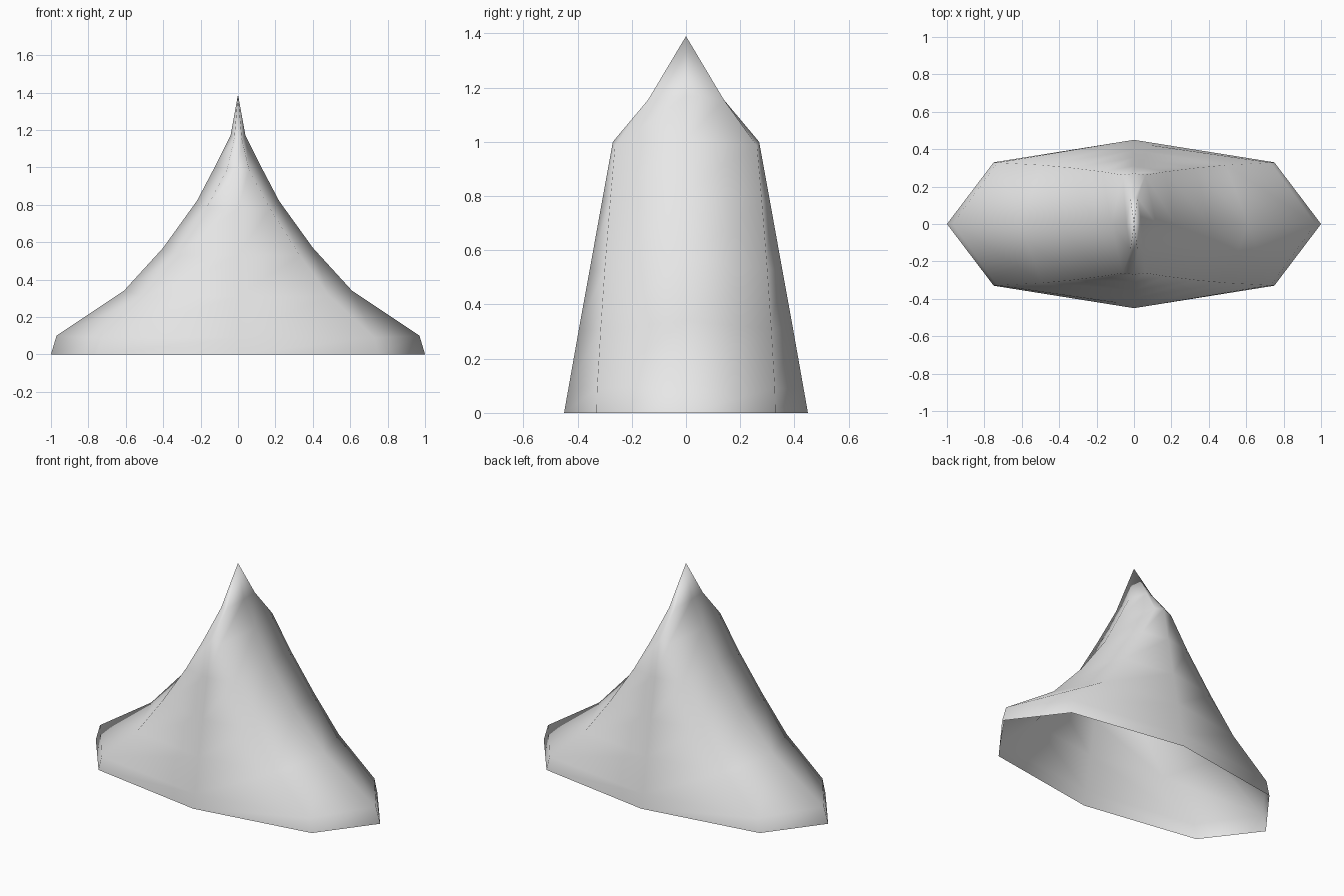
import bpy
import bmesh

cube = bpy.data.objects.get("Cube")
if cube:
    bpy.data.objects.remove(cube, do_unlink=True)

# One plain grey material
grey = bpy.data.materials.new("plain grey")
grey.use_nodes = True
colour = (0.8, 0.8, 0.8, 1)
grey.diffuse_color = colour
grey.node_tree.nodes["Principled BSDF"].inputs["Base Color"].default_value = colour

# Rings from hem to tip: end ridge (x, z), corner ridge (x, y, z), middle ridge (y, z)
RINGS = [
    ((1.00, 0.00), (0.75, 0.33, 0.00), (0.45, 0.00)),
    ((0.97, 0.10), (0.73, 0.328, 0.09), (0.434, 0.09)),
    ((0.61, 0.34), (0.49, 0.315, 0.31), (0.395, 0.31)),
    ((0.40, 0.57), (0.33, 0.30, 0.53), (0.355, 0.53)),
    ((0.22, 0.82), (0.17, 0.28, 0.78), (0.31, 0.78)),
    ((0.12, 1.01), (0.06, 0.262, 0.985), (0.27, 1.00)),
    ((0.04, 1.17), (0.02, 0.14, 1.155), (0.14, 1.155)),
]
TIP = (0, 0, 1.39)


def full_ring(end, corner, middle):
    """Mirror one quarter into a closed ring of eight points."""
    (ex, ez), (cx, cy, cz), (my, mz) = end, corner, middle
    half = [(ex, 0, ez), (cx, cy, cz), (0, my, mz), (-cx, cy, cz)]
    return half + [(-x, -y, z) for x, y, z in half]


# Draped shell, open underneath
bm = bmesh.new()
loops = [[bm.verts.new(p) for p in full_ring(*ring)] for ring in RINGS]
for low, high in zip(loops, loops[1:]):
    for i in range(len(low)):
        j = (i + 1) % len(low)
        bm.faces.new((low[i], low[j], high[j], high[i]))

# Pointed tip
tip = bm.verts.new(TIP)
top = loops[-1]
for i in range(len(top)):
    bm.faces.new((top[i], top[(i + 1) % len(top)], tip))

for face in bm.faces:
    face.smooth = True
mesh = bpy.data.meshes.new("tent_shell")
bm.to_mesh(mesh)
bm.free()
mesh.materials.append(grey)
shell = bpy.data.objects.new("tent_shell", mesh)
bpy.context.collection.objects.link(shell)
